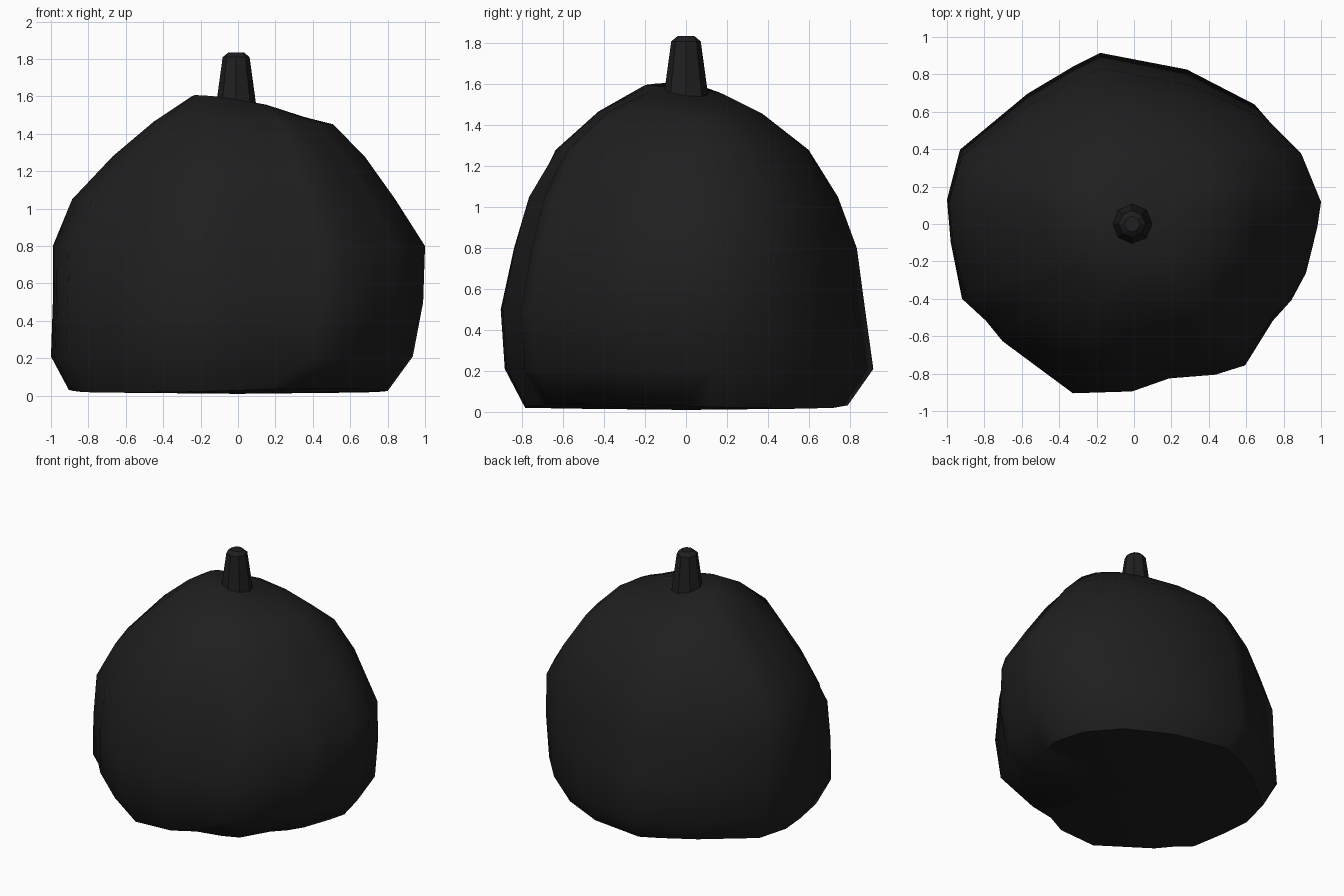
import bpy, math

if "Cube" in bpy.data.objects:
    bpy.data.objects.remove(bpy.data.objects["Cube"])

mat = bpy.data.materials.new("charcoal black")
mat.diffuse_color = (0.0135, 0.0135, 0.0135, 1)
mat.use_nodes = True
mat.node_tree.nodes["Principled BSDF"].inputs["Base Color"].default_value = mat.diffuse_color


def make(name, verts, faces, angle):
    me = bpy.data.meshes.new(name)
    me.from_pydata(verts, [], faces)
    me.materials.append(mat)
    ob = bpy.data.objects.new(name, me)
    bpy.context.collection.objects.link(ob)
    bpy.ops.object.select_all(action='DESELECT')
    ob.select_set(True)
    bpy.context.view_layer.objects.active = ob
    if angle:
        bpy.ops.object.shade_smooth_by_angle(angle=math.radians(angle))
    return ob


def loft(rings, bottom, top):
    """Closed skin through equal rings, with a centre point at each end."""
    n = len(rings[0])
    verts = [p for r in rings for p in r] + [bottom, top]
    b, t = len(verts) - 2, len(verts) - 1
    last = (len(rings) - 1) * n
    faces = []
    for i in range(n):
        j = (i + 1) % n
        faces.append((b, j, i))
        faces.append((t, last + i, last + j))
        for k in range(len(rings) - 1):
            faces.append((k * n + i, k * n + j, k * n + n + j, k * n + n + i))
    return verts, faces


# Lumpy plan outline, counter-clockwise
outline = [(1, .13), (.9, .4), (.68, .63), (.3, .82), (-.18, .92), (-.32, .85),
           (-.57, .7), (-.93, .4), (-1, .13), (-.98, -.1), (-.92, -.41),
           (-.8, -.52), (-.71, -.63), (-.33, -.91), (-.01, -.9), (.19, -.83),
           (.44, -.81), (.6, -.76), (.75, -.52), (.85, -.41), (.92, -.28), (.98, -.02)]

# Height, then reach to left, right, front, back, tilt of the layer,
# and bulge of the four corners: back right, back left, front left, front right
layers = [(.028, .90, .79, .79, .78, 0, (.05, .02, 0, -.05)),
          (.21, 1.0, .93, .89, .91, 0, (.02, 0, 0, 0)),
          (.50, .99, .99, .91, .87, 0, (0, 0, 0, 0)),
          (.80, .99, 1.0, .85, .83, 0, (0, 0, -.01, 0)),
          (1.05, .88, .83, .78, .73, 0, (.05, .03, -.05, 0)),
          (1.28, .65, .66, .64, .57, 0, (.10, .12, 0, .02)),
          (1.46, .44, .50, .43, .36, .1, (.06, .08, 0, .02)),
          (1.56, .25, .25, .2, .2, 1, (0, 0, 0, 0))]

rings = []
for z, left, right, front, back, tilt, corners in layers:
    ring = []
    for px, py in outline:
        a = math.atan2(py, px) % math.tau
        bulge = 1 + corners[int(a / (math.pi / 2)) % 4] * abs(math.sin(2 * a))
        x = px * (right if px > 0 else left) * bulge
        y = py * (back if py > 0 else front) / .915 * bulge
        wave = -.012 * math.sin(2 * a) if z < .1 else 0
        ring.append((x, y, z + wave - tilt * (.16 * x + .12 * y)))
    rings.append(ring)
make("body", *loft(rings, (0, 0, .01), (0, 0, 1.56)), 50)

# Tapered stem with a chamfered tip
stem = [[(-.01 + r * math.cos(math.tau * i / 8), r * math.sin(math.tau * i / 8), z)
         for i in range(8)] for z, r in ((1.48, .115), (1.57, .105), (1.81, .072), (1.835, .042))]
make("stem", *loft(stem, (-.01, 0, 1.48), (-.01, 0, 1.835)), 0)
